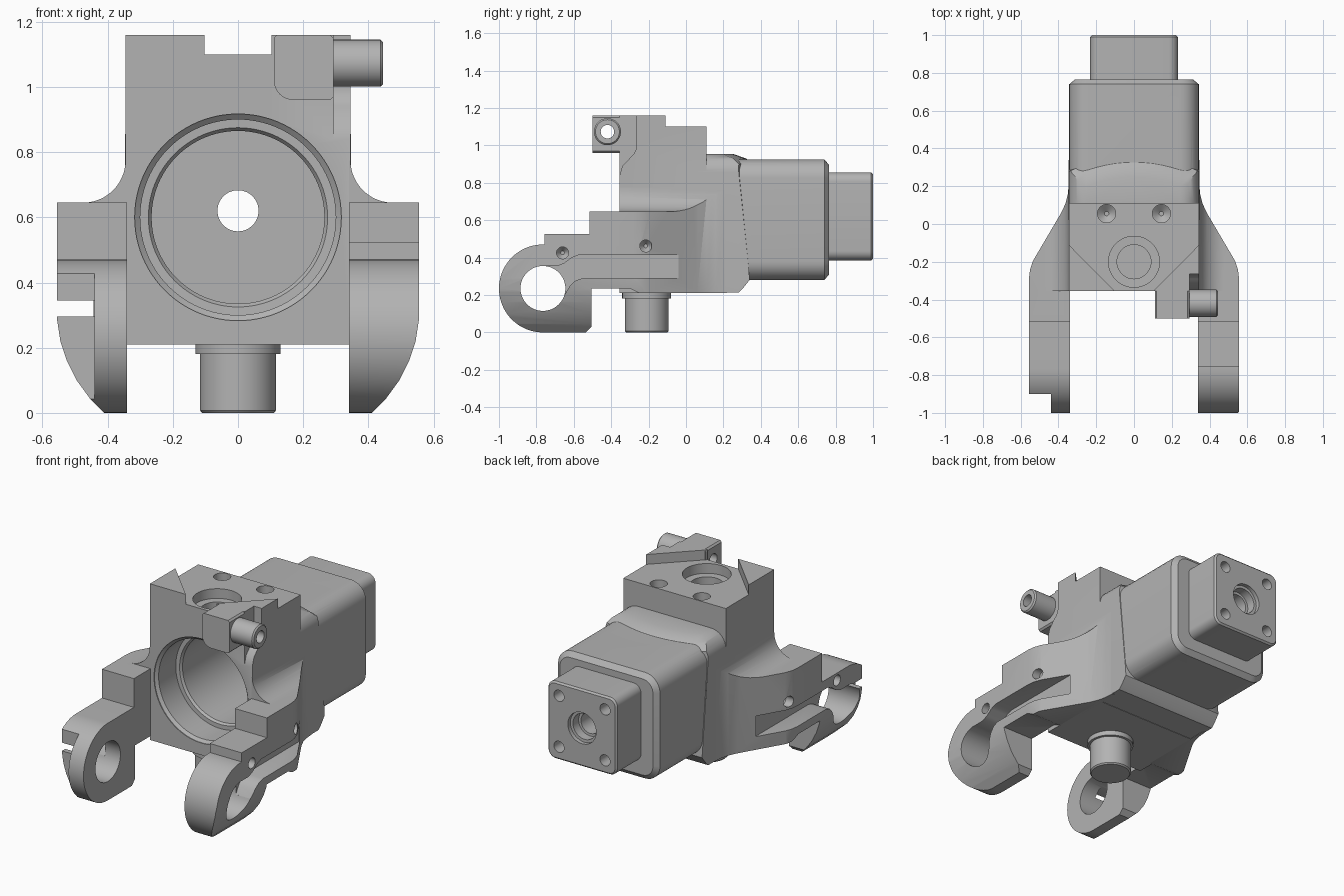
import bpy, bmesh, math
from math import sin, cos, pi, radians

if "Cube" in bpy.data.objects:
    bpy.data.objects.remove(bpy.data.objects["Cube"], do_unlink=True)

grey = bpy.data.materials.new("machined grey")
grey.use_nodes = True
grey.diffuse_color = (0.45, 0.45, 0.45, 1)
grey.node_tree.nodes["Principled BSDF"].inputs["Base Color"].default_value = (0.45, 0.45, 0.45, 1)


def loft(name, rings):
    """Closed solid skinned through rings of equal point count."""
    bm = bmesh.new()
    rows = [[bm.verts.new(p) for p in ring] for ring in rings]
    n = len(rows[0])
    bm.faces.new(rows[0])
    bm.faces.new(rows[-1])
    for a, b in zip(rows, rows[1:]):
        for i in range(n):
            j = (i + 1) % n
            bm.faces.new((a[i], a[j], b[j], b[i]))
    bmesh.ops.recalc_face_normals(bm, faces=bm.faces)
    mesh = bpy.data.meshes.new(name)
    bm.to_mesh(mesh)
    bm.free()
    mesh.materials.append(grey)
    obj = bpy.data.objects.new(name, mesh)
    bpy.context.collection.objects.link(obj)
    return obj


def place(axis, u, v, w):
    """Point with in-plane coordinates u, v and position w along the axis."""
    return {"x": (w, u, v), "y": (u, w, v), "z": (u, v, w)}[axis]


def prism(name, axis, pts, a, b):
    return loft(name, [[place(axis, u, v, w) for u, v in pts] for w in (a, b)])


def arc(cu, cv, r, start, end, n=16):
    angles = [radians(start + (end - start) * i / n) for i in range(n + 1)]
    return [(cu + r * cos(t), cv + r * sin(t)) for t in angles]


def turned(name, axis, cu, cv, steps, n=64):
    """Round part: steps are (position along axis, radius)."""
    return loft(name, [[place(axis, u, v, w) for u, v in arc(cu, cv, r, 0, 360, n)[:-1]]
                       for w, r in steps])


def rounded(hw, z0, z1, r, inset=0):
    """Rounded rectangle centred on x = 0."""
    x, lo, hi = hw - r, z0 + r, z1 - r
    r -= inset
    return (arc(x, lo, r, 270, 360, 8) + arc(x, hi, r, 0, 90, 8)
            + arc(-x, hi, r, 90, 180, 8) + arc(-x, lo, r, 180, 270, 8))


def rect(u0, u1, v0, v1):
    return [(u0, v0), (u1, v0), (u1, v1), (u0, v1)]


def combine(obj, operation, *others):
    for other in others:
        other.hide_render = True
        mod = obj.modifiers.new("join", "BOOLEAN")
        mod.operation, mod.solver, mod.object = operation, "EXACT", other
        bpy.context.view_layer.objects.active = obj
        bpy.ops.object.modifier_apply(modifier=mod.name)
        bpy.data.objects.remove(other, do_unlink=True)
    return obj


def cut(obj, *others):
    return combine(obj, "DIFFERENCE", *others)


# Main housing: front block
housing = prism("main_housing", "z", rect(-.345, .345, -.355, .11), .21, 1.10)

# Swollen shoulder behind the block, with a bowed rear edge
shoulder_rings = []
for z, y_edge, y_mid in ((.212, .28, .28), (.23, .30, .30), (.28, .34, .34),
                         (.90, .25, .36), (.93, .21, .32), (.955, .13, .25)):
    bow = [(.4 * k / 8, y_mid - (y_mid - y_edge) * (k / 8) ** 2, z) for k in range(8, -9, -1)]
    shoulder_rings.append([(-.4, .02, z), (.4, .02, z)] + bow)
shoulder = loft("shoulder", shoulder_rings)
shoulder_section = ([(-.346, .1), (.346, .1)] + arc(.246, .855, .1, 0, 90, 8)
                    + arc(-.246, .855, .1, 90, 180, 8))
combine(shoulder, "INTERSECT", prism("section", "y", shoulder_section, -.1, .6))

# Rear motor case with a chamfered end
case = loft("rear_case", [[place("y", u, v, y) for u, v in rounded(.343, .28, .925, .1, inset)]
                          for y, inset in ((.03, 0), (.74, 0), (.765, .03))])
combine(housing, "UNION", shoulder, case)

# Raised triangular corners on the top
for s in (-1, 1):
    corner = [(s * .345, -.11), (s * .345, -.355), (s * .103, -.355)]
    combine(housing, "UNION", prism("corner", "z", corner, 1.05, 1.16))

# Stepped front bore and shaft hole
cut(housing,
    turned("bore", "y", 0, .60, [(-.5, .317), (-.35, .317), (-.335, .30), (-.17, .30),
                                 (-.169, .275), (-.155, .265), (.60, .265)], 96),
    turned("shaft_hole", "y", 0, .62, [(.5, .063), (1.2, .063)]))

# Top recess, countersunk holes and the relief beside the lug
cut(housing, turned("recess", "z", 0, -.2, [(.97, .09), (1.04, .09), (1.041, .135), (1.3, .135)]))
for s in (-1, 1):
    cut(housing, turned("top_hole", "z", s * .145, .055,
                        [(1.02, .012), (1.05, .048), (1.2, .048)], 32))
relief = ([(-.5, 1.3), (-.265, 1.3)] + arc(-.345, 1.0, .08, 0, -50, 8)
          + [(-.34, .89), (-.355, .84), (-.5, .82)])
cut(housing, prism("relief", "x", relief, .293, .5))

# Rear flange with shaft seat and four bolt holes
flange = loft("rear_flange", [[place("y", u, v, y) for u, v in rounded(.2325, .385, .855, .05, inset)]
                              for y, inset in ((.75, 0), (.99, 0), (1.0, .01))])
cut(flange, turned("seat", "y", 0, .62, [(.6, .063), (.92, .063), (.921, .078),
                                         (.975, .078), (.976, .095), (1.1, .095)]))
for sx in (-1, 1):
    for sz in (-1, 1):
        cut(flange, turned("bolt_hole", "y", sx * .155, .62 + sz * .155,
                           [(.89, .01), (.92, .034), (1.1, .034)], 32))


# Fork arm: side profile, plan and front section intersected
def fork_arm(name, s):
    ring_y, ring_z = -.765, .235
    side = arc(ring_y, ring_z, .235, 270, 90, 40)
    if s > 0:
        side += [(-.757, .47), (-.757, .525), (-.515, .525)]
    else:
        side += [(-.515, .47)]
    side += [(-.515, .645), (-.356, .645), (-.356, .8), (.3, .8), (.3, .21),
             (-.25, .21), (-.30, .235), (-.505, .235), (-.505, .03), (-.535, 0)]
    plan = [(.34, -1.1), (.555, -1.1), (.555, -.28), (.55, -.24), (.535, -.195),
            (.385, .06), (.362, .11), (.35, .16), (.345, .22), (.33, .22), (.33, -.34), (.34, -.34)]
    section = ([(.2, -.05), (.37, -.05), (.41, 0), (.455, .045), (.495, .10), (.525, .16),
                (.545, .22), (.555, .285), (.555, .645)]
               + arc(.475, .775, .13, 270, 180, 12) + [(.2, .775)])
    arm = prism(name, "x", side, s * .3, s * .6)
    combine(arm, "INTERSECT",
            prism("plan", "z", [(s * x, y) for x, y in plan], -.2, 1),
            prism("section", "y", [(s * x, z) for x, z in section], -1.2, .5))
    # Pivot hole, outer channel and small pin holes
    channel = [(-.76, .354), (-.69, .354), (-.65, .37), (-.61, .40), (-.57, .415), (-.04, .415),
               (-.04, .29), (-.55, .29), (-.59, .278), (-.62, .25), (-.65, .20), (-.76, .2)]
    cut(arm, turned("pivot_hole", "x", ring_y, ring_z, [(s * .2, .12), (s * .7, .12)]),
        prism("channel", "x", channel, s * .44, s * .7))
    for y, z in ((-.66, .425), (-.215, .462)):
        cut(arm, turned("pin_hole", "x", y, z, [(s * .47, .01), (s * .5, .032), (s * .7, .032)], 32))
    # Open slot at the tip of the right arm
    if s < 0:
        cut(arm, prism("tip_cut", "x", rect(-1.2, -.9, -.1, .6), -.44, -.7),
            prism("tip_slot", "x", rect(-1.2, -.76, .295, .345), -.44, -.7))
    return arm


left_arm = fork_arm("left_fork_arm", 1)
right_arm = fork_arm("right_fork_arm", -1)

# Bottom pin with collar
pin = turned("bottom_pin", "z", 0, -.21, [(0, .11), (.008, .117), (.18, .117), (.181, .131), (.22, .131)])

# Lug at the top front and its bushing, drilled through
lug_profile = [(.293, .97), (.293, 1.15), (.283, 1.16), (.12, 1.16), (.11, 1.15)] + arc(.17, 1.02, .06, 180, 270, 8) + [(.283, .96)]
lug = prism("top_lug", "y", lug_profile, -.5, -.345)
bushing = turned("lug_bushing", "x", -.42, 1.073, [(.28, .072), (.437, .072), (.445, .064)])
for part in (lug, bushing):
    cut(part, turned("drill", "x", -.42, 1.073, [(0, .036), (.6, .036)], 32))

# Smooth shading with sharp edges
parts = [housing, flange, left_arm, right_arm, pin, lug, bushing]
bpy.ops.object.select_all(action="DESELECT")
for part in parts:
    part.select_set(True)
bpy.context.view_layer.objects.active = housing
bpy.ops.object.shade_smooth_by_angle(angle=radians(30))
